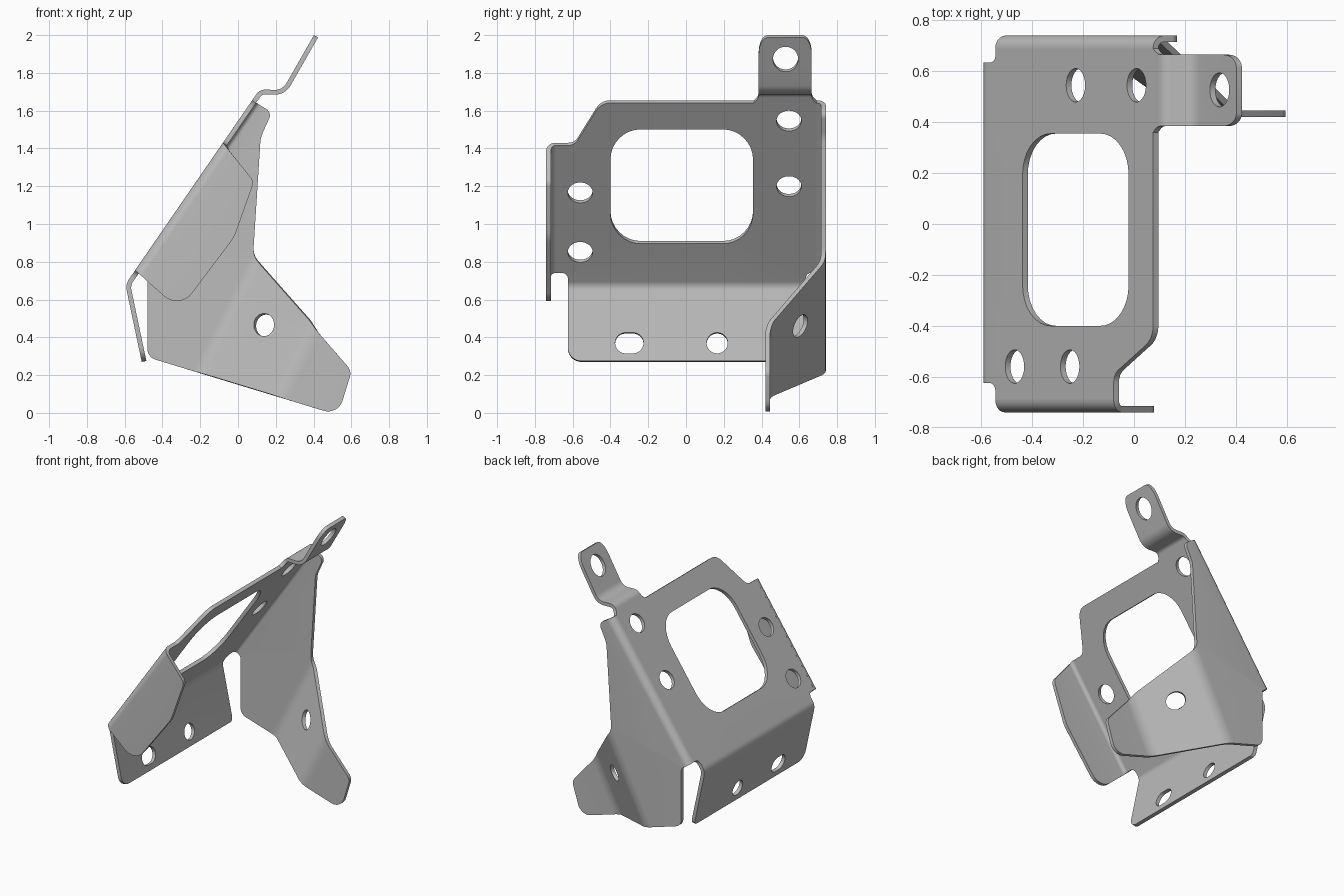
import bpy, bmesh, math
from mathutils import Vector

if "Cube" in bpy.data.objects:
    bpy.data.objects.remove(bpy.data.objects["Cube"], do_unlink=True)

THICK = 0.025     # sheet thickness
EDGE = 0.74       # outer face of the side flanges
BEND = 0.05       # bend radius at the sides of the plate

steel = bpy.data.materials.new("grey_steel")
steel.use_nodes = True
steel.diffuse_color = (0.5, 0.5, 0.5, 1)
steel.node_tree.nodes["Principled BSDF"].inputs["Base Color"].default_value = (0.5, 0.5, 0.5, 1)


def rounded(points, closed=True, steps=8):
    """Replace each corner (a, b, radius) by a circular arc."""
    out = []
    n = len(points)
    for i, (a, b, *rad) in enumerate(points):
        p = Vector((a, b))
        if not rad or not rad[0] or (not closed and i in (0, n - 1)):
            out.append(p)
            continue
        u = Vector(points[i - 1][:2]) - p
        v = Vector(points[(i + 1) % n][:2]) - p
        half = u.angle(v) / 2
        t = min(rad[0] / math.tan(half), 0.49 * u.length, 0.49 * v.length)
        start, end, w = p + u.normalized() * t, p + v.normalized() * t, math.sin(half)
        for k in range(steps + 1):
            f = k / steps
            c0, c1, c2 = (1 - f) ** 2, 2 * w * f * (1 - f), f * f
            out.append((start * c0 + p * c1 + end * c2) / (c0 + c1 + c2))
    return out


def hole(a, b, ra, rb, flat=0, steps=32):
    """Elliptical hole, stretched to a slot by flat."""
    pts = []
    for k in range(steps):
        ang = 2 * math.pi * (k + 0.5) / steps
        c = math.cos(ang)
        pts.append(Vector((a + ra * c + math.copysign(flat, c), b + rb * math.sin(ang))))
    return pts


def follow(profile):
    """Height function along a bent profile."""
    def f(s):
        for p, q in zip(profile, profile[1:]):
            if s <= q.x:
                break
        return p.y + (q.y - p.y) * (s - p.x) / (q.x - p.x)
    return f


def sheet(name, loops, cuts, place, outward):
    """Fill a flat outline with holes, crease it along cuts, fold it and thicken it."""
    bm = bmesh.new()
    for loop in loops:
        vs = [bm.verts.new((p.x, p.y, 0)) for p in loop]
        for i in range(len(vs)):
            bm.edges.new((vs[i - 1], vs[i]))
    bmesh.ops.remove_doubles(bm, verts=bm.verts[:], dist=1e-5)
    bmesh.ops.triangle_fill(bm, use_beauty=True, use_dissolve=False,
                            edges=bm.edges[:], normal=(0, 0, 1))
    for co, no in cuts:
        bmesh.ops.bisect_plane(bm, geom=bm.verts[:] + bm.edges[:] + bm.faces[:], dist=1e-5,
                               plane_co=(co[0], co[1], 0), plane_no=(no[0], no[1], 0))
    for v in bm.verts:
        v.co = place(v.co.x, v.co.y)
    bmesh.ops.recalc_face_normals(bm, faces=bm.faces[:])
    bm.normal_update()
    total = sum((f.normal * f.calc_area() for f in bm.faces), Vector())
    if total.dot(Vector(outward)) < 0:
        bmesh.ops.reverse_faces(bm, faces=bm.faces[:])
    mesh = bpy.data.meshes.new(name)
    bm.to_mesh(mesh)
    bm.free()
    mesh.materials.append(steel)
    ob = bpy.data.objects.new(name, mesh)
    bpy.context.collection.objects.link(ob)
    solid = ob.modifiers.new("thickness", "SOLIDIFY")
    solid.thickness = THICK
    solid.offset = -1
    solid.use_even_offset = True
    bpy.ops.object.select_all(action="DESELECT")
    bpy.context.view_layer.objects.active = ob
    ob.select_set(True)
    bpy.ops.object.modifier_apply(modifier=solid.name)
    bpy.ops.object.shade_smooth_by_angle(angle=math.radians(30))
    return ob


# Sloping line of the plate in side section
LOW, HIGH = Vector((-0.545, 0.755)), Vector((0.075, 1.655))
SLOPE = (HIGH - LOW).normalized()
INTO = Vector((SLOPE.y, -SLOPE.x))


def on_plate(z):
    return (LOW.x + (z - LOW.y) * SLOPE.x / SLOPE.y, z)


# Plate with the lower flange, outline in y and z
fold = rounded([(0.2, -0.495), (0.68, -0.596, 0.08), (HIGH.y, HIGH.x)], closed=False)
plate_x = follow(fold)
side = EDGE - BEND
plate_outline = rounded([
    (-0.625, 0.27, 0.07), (-0.625, 0.755, 0.04), (-side, 0.755), (-side, 1.43),
    (-0.59, 1.43, 0.06), (-0.45, 1.655, 0.09), (side, 1.655), (side, 0.755),
    (0.635, 0.755, 0.04), (0.635, 0.27, 0.03)])
window = rounded([(-0.4, 0.91, 0.16), (0.355, 0.91, 0.16), (0.355, 1.515, 0.16), (-0.4, 1.515, 0.16)])
plate_holes = [hole(y, z, 0.066, 0.054) for y, z in
               ((0.545, 1.56), (0.545, 1.213), (-0.56, 1.18), (-0.56, 0.865))]
flange_holes = [hole(-0.3, 0.365, 0.055, 0.055, flat=0.02), hole(0.165, 0.365, 0.056, 0.055)]
sheet("sloping_plate", [plate_outline, window] + plate_holes + flange_holes,
      [((0, p.x), (0, 1)) for p in fold[1:-1]],
      lambda y, z: (plate_x(z), y, z), (-1, 0, 0.5))

# Offset mounting tab, outline in x and y
step = rounded([(HIGH.x, HIGH.y), (0.115, 1.713, 0.06), (0.235, 1.708, 0.07), (0.402, 2.0)], closed=False)
tab_z = follow(step)
tab_outline = rounded([
    (0.075, 0.36), (0.092, 0.385, 0.03), (0.402, 0.385, 0.05),
    (0.402, 0.665, 0.05), (0.092, 0.665, 0.03), (0.075, side)])
sheet("mounting_tab", [tab_outline, hole(0.336, 0.527, 0.038, 0.067)],
      [((p.x, 0), (1, 0)) for p in step[1:-1]],
      lambda x, y: (x, y, tab_z(x)), (-1, 0, 0.5))

# Side sheets, outlines in x and z, curling out of the plate
curl = [(LOW + INTO * BEND * (1 - math.cos(k * math.pi / 16)), INTO) for k in range(1, 9)]


def curl_inset(x, z):
    depth = max(0, (Vector((x, z)) - LOW).dot(INTO))
    rest = max(0, BEND - depth)
    return BEND - math.sqrt(max(0, BEND ** 2 - rest ** 2)) if rest > 0 else None


def inset(x, z):
    """Distance from the outer side face caused by the curl."""
    rest = max(0, BEND - max(0, (Vector((x, z)) - LOW).dot(INTO)))
    return BEND - math.sqrt(BEND ** 2 - rest ** 2)


front_outline = rounded([
    on_plate(0.755), (-0.31, 0.545, 0.1), (-0.02, 0.93, 0.2),
    (0.085, 1.225, 0.05), on_plate(1.43)])
sheet("front_side_flange", [front_outline], curl,
      lambda x, z: (x, -EDGE + inset(x, z), z), (0, -1, 0))

# Rear leg, folded twice along slanted parallel lines
across = Vector((0.89, -0.45)).normalized()
jog = rounded([(-3, EDGE), (-0.267, EDGE, 0.15), (0.157, 0.445, 0.15), (3, 0.445)], closed=False)
leg_y = follow(jog)
leg_outline = rounded([
    on_plate(0.755), (-0.48, 0.71, 0.03), (-0.48, 0.295, 0.06), (0.53, -0.012, 0.08),
    (0.602, 0.222, 0.06), (0.43, 0.42, 0.1), (0.385, 0.49, 0.1), (0.08, 0.835, 0.1),
    (0.12, 1.46, 0.15), (0.18, 1.59, 0.04), on_plate(1.655)])
sheet("rear_leg", [leg_outline, hole(0.15, 0.46, 0.054, 0.06)],
      curl + [(across * p.x, across) for p in jog[1:-1]],
      lambda x, z: (x, leg_y(across.dot(Vector((x, z)))) - inset(x, z), z), (0, 1, 0))
